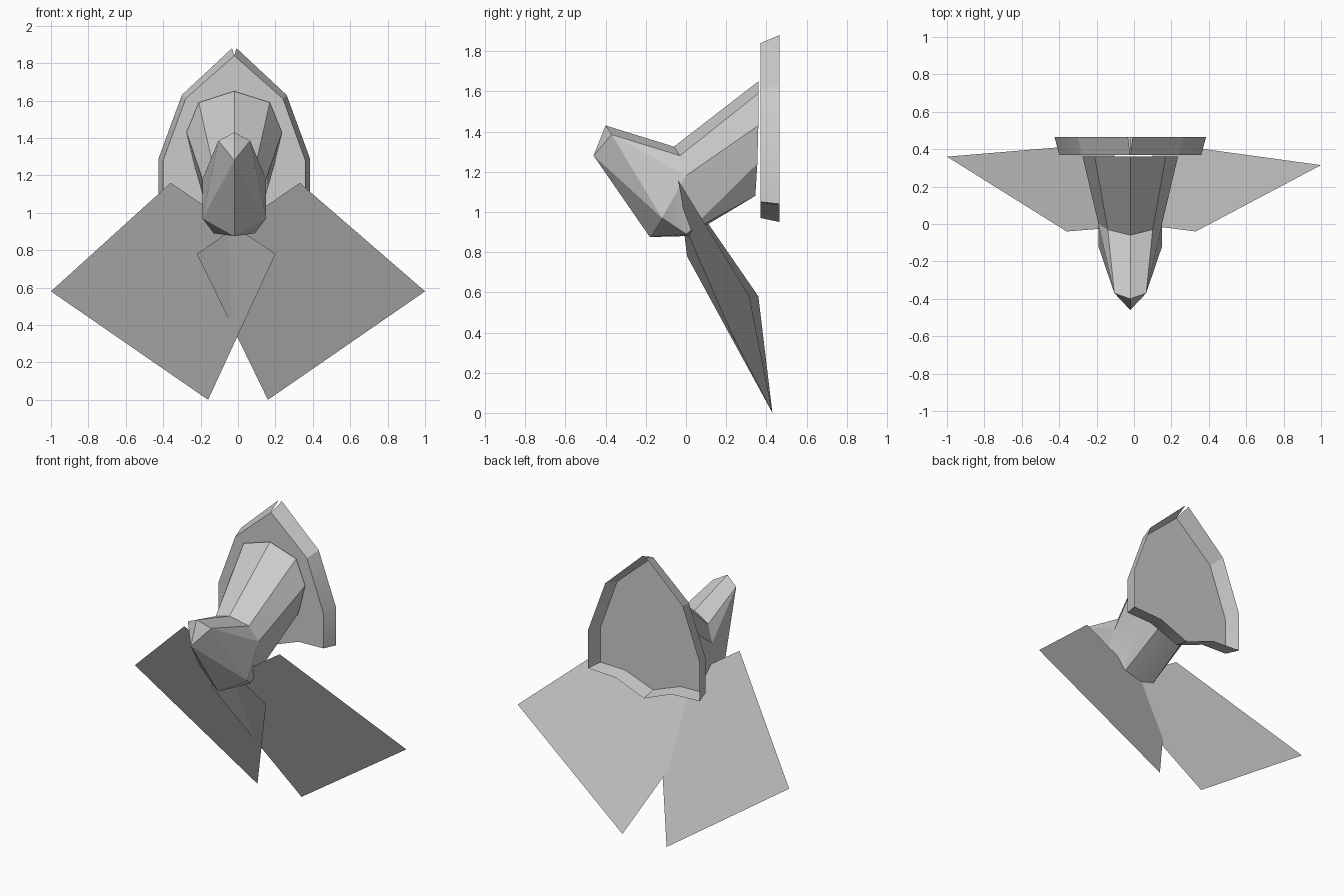
import bpy, bmesh, math

cube = bpy.data.objects.get("Cube")
if cube:
    bpy.data.objects.remove(cube)

CENTRE = -0.02  # the head and plaque share this axis
grey = bpy.data.materials.new("plain grey")
grey.use_nodes = True
colour = (0.6, 0.6, 0.6, 1)
grey.diffuse_color = colour
grey.node_tree.nodes["Principled BSDF"].inputs["Base Color"].default_value = colour


def build(name, points, faces, mirrored=False):
    """Make an object from named points and faces spelled as point names."""
    bm = bmesh.new()
    verts = {key: bm.verts.new(co) for key, co in points.items()}
    for face in faces:
        bm.faces.new([verts[key] for key in face])
    if mirrored:
        half = bm.verts[:] + bm.edges[:] + bm.faces[:]
        copy = bmesh.ops.duplicate(bm, geom=half)["geom"]
        twins = [g for g in copy if isinstance(g, bmesh.types.BMVert)]
        for v in twins:
            v.co.x = -v.co.x
        bmesh.ops.reverse_faces(bm, faces=[g for g in copy if isinstance(g, bmesh.types.BMFace)])
        axis = [v for v in bm.verts if abs(v.co.x) < 0.001]
        bmesh.ops.remove_doubles(bm, verts=axis, dist=0.001)
    bmesh.ops.recalc_face_normals(bm, faces=bm.faces)
    mesh = bpy.data.meshes.new(name)
    bm.to_mesh(mesh)
    bm.free()
    mesh.materials.append(grey)
    obj = bpy.data.objects.new(name, mesh)
    bpy.context.collection.objects.link(obj)
    if mirrored:
        obj.location.x = CENTRE
    return obj


# Head and neck: neck base a-f, head junction g-l, muzzle m-o
head = build("head_and_neck", {
    "a": (0, 0.36, 1.65), "b": (0.19, 0.36, 1.59), "c": (0.255, 0.36, 1.43),
    "d": (0.21, 0.355, 1.24), "e": (0.1, 0.345, 1.08), "f": (0, 0.345, 1.08),
    "g": (0, -0.06, 1.325), "h": (0.12, -0.03, 1.28), "i": (0.17, 0, 1.18),
    "j": (0.17, -0.12, 0.97), "k": (0.11, 0, 0.89), "l": (0, 0.01, 0.88),
    "m": (0, -0.4, 1.43), "n": (0.085, -0.37, 1.385), "o": (0, -0.46, 1.28),
    "p": (0, -0.18, 0.875),
}, ["abhg", "bch", "chi", "cdi", "dki", "ikj", "dek", "eflk", "klp", "jkp",
    "ghnm", "mno", "hin", "inj", "njo", "ojp"], mirrored=True)

# Wall plaque: a front panel with a flared rim, open behind and split at the top
panel = [(0, 1.84), (0.26, 1.61), (0.38, 1.28), (0.38, 1.05), (0.2, 1.045), (0, 0.97)]
rim = [(0.012, 1.88), (0.28, 1.63), (0.405, 1.29), (0.405, 1.04), (0.2, 1.03), (0, 0.95)]
points = {("panel", i): (x, 0.37, z) for i, (x, z) in enumerate(panel)}
points.update({("rim", i): (x, 0.465, z) for i, (x, z) in enumerate(rim)})
faces = [[("panel", i) for i in range(len(panel))]]
for i in range(len(panel) - 1):
    faces.append([("panel", i), ("panel", i + 1), ("rim", i + 1), ("rim", i)])
plaque = build("plaque", points, faces, mirrored=True)

# Two broad flat ears that cross under the chin
build("right_ear", {"a": (-1, 0.36, 0.58), "b": (-0.36, -0.04, 1.16),
                    "c": (0.2, 0.005, 0.78), "d": (-0.16, 0.43, 0)}, ["abcd"])
build("left_ear", {"a": (1, 0.315, 0.58), "b": (0.33, -0.04, 1.16),
                   "c": (-0.22, 0.03, 0.78), "d": (0.16, 0.43, 0)}, ["abcd"])

# Soften only the shallow creases
for obj in (head, plaque):
    bpy.ops.object.select_all(action="DESELECT")
    obj.select_set(True)
    bpy.context.view_layer.objects.active = obj
    bpy.ops.object.shade_smooth_by_angle(angle=math.radians(25))
